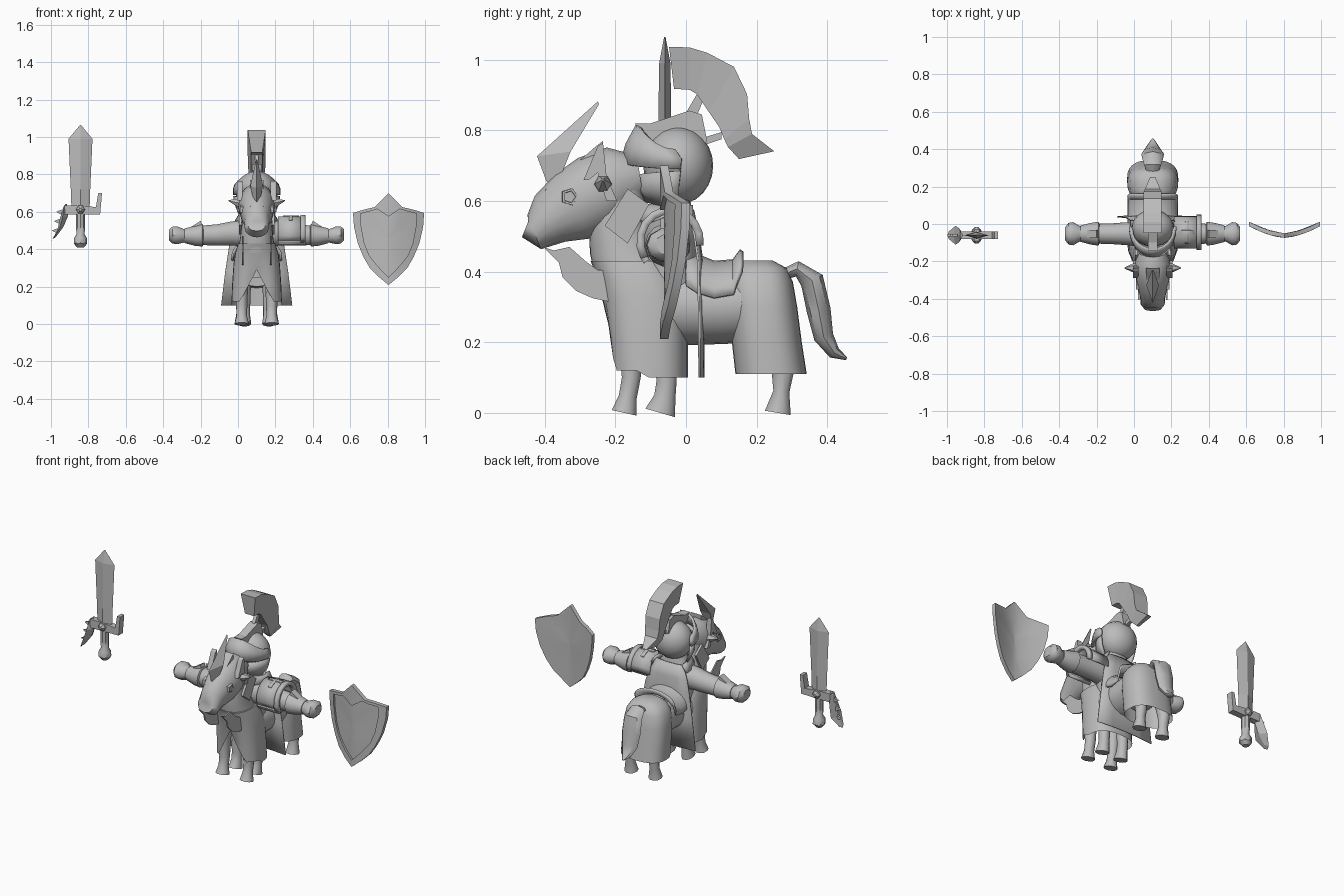
import bpy, math
from mathutils import Vector as V

if "Cube" in bpy.data.objects:
    bpy.data.objects.remove(bpy.data.objects["Cube"])

CX = 0.10  # centre line of horse and rider
grey = bpy.data.materials.new("plain_grey")
grey.diffuse_color = (0.5, 0.5, 0.5, 1)
grey.use_nodes = True
grey.node_tree.nodes["Principled BSDF"].inputs["Base Color"].default_value = grey.diffuse_color

def make(name, verts, faces, smooth=True, thick=0):
    me = bpy.data.meshes.new(name)
    me.from_pydata([tuple(v) for v in verts], [], faces)
    me.materials.append(grey)
    ob = bpy.data.objects.new(name, me)
    bpy.context.collection.objects.link(ob)
    bpy.ops.object.select_all(action='DESELECT')
    ob.select_set(True)
    bpy.context.view_layer.objects.active = ob
    bpy.ops.object.mode_set(mode='EDIT')
    bpy.ops.mesh.select_all(action='SELECT')
    bpy.ops.mesh.normals_make_consistent(inside=False)
    bpy.ops.object.mode_set(mode='OBJECT')
    if smooth:
        bpy.ops.object.shade_smooth_by_angle(angle=math.radians(40))
    if thick:
        mod = ob.modifiers.new("thickness", 'SOLIDIFY')
        mod.thickness, mod.offset = thick, 0
    return ob

def ring(c, u, v, n=16, p=2):
    """Super-ellipse around c with half axes u and v."""
    out = []
    for i in range(n):
        a = 2 * math.pi * i / n
        f = lambda t: math.copysign(abs(t) ** (2 / p), t)
        out.append(V(c) + V(u) * f(math.cos(a)) + V(v) * f(math.sin(a)))
    return out

def loft(name, rings, caps=(True, True), smooth=True, closed=True, thick=0):
    n = len(rings[0])
    faces = [(r * n + i, r * n + (i + 1) % n, (r + 1) * n + (i + 1) % n, (r + 1) * n + i)
             for r in range(len(rings) - 1) for i in range(n if closed else n - 1)]
    if closed and caps[0]:
        faces.append(tuple(range(n)))
    if closed and caps[1]:
        faces.append(tuple(range((len(rings) - 1) * n, len(rings) * n)))
    return make(name, [v for r in rings for v in r], faces, smooth, thick)

def tube(name, path, cx=CX, n=14, p=2):
    """Sections (y, z, half height, half width) along a path in the side plane."""
    rings = []
    for i, (y, z, h, w) in enumerate(path):
        a, b = path[max(i - 1, 0)], path[min(i + 1, len(path) - 1)]
        d = V((0, b[0] - a[0], b[1] - a[1])).normalized()
        rings.append(ring((cx, y, z), (w, 0, 0), (0, -d.z * h, d.y * h), n, p))
    return loft(name, rings)

def stack(name, rows, caps, n=28, p=2.6, edit=None):
    """Horizontal sections (z, front y, back y, half width)."""
    rings = [ring((CX, (a + b) / 2, z), (w, 0, 0), (0, (b - a) / 2, 0), n, p) for z, a, b, w in rows]
    if edit:
        edit(rings)
    return loft(name, rings, caps)

def plate(name, pts, at, t, axis='x'):
    """Flat profile extruded along x (points y, z) or along y (points x, z)."""
    f = (lambda a, b, s: (s, a, b)) if axis == 'x' else (lambda a, b, s: (a, s, b))
    return loft(name, [[f(a, b, at + s * t / 2) for a, b in pts] for s in (-1, 1)], smooth=False)

# --- horse ---
tube("horse_barrel", [(-.1, .30, .10, .11), (0, .30, .108, .118), (.1, .30, .105, .118), (.2, .31, .11, .118)], n=20)

def arch(rings):
    for v in rings[0]:
        if v.y < -.12:
            v.z = max(v.z + .02, .29 - 1.9 * abs(v.x - CX))
    for v in rings[1]:
        if v.y < -.12:
            v.z = max(v.z, .30 - 1.2 * abs(v.x - CX))

stack("front_cloth", [(.10, -.215, .005, .135), (.2, -.222, .005, .132), (.32, -.237, 0, .124),
                      (.38, -.25, -.02, .115), (.43, -.27, -.05, .10)], (False, True), edit=arch)
stack("horse_neck", [(.38, -.255, -.02, .105), (.45, -.272, -.07, .09), (.53, -.275, -.11, .08),
                     (.64, -.265, -.12, .078)], (True, True), p=2.2)
stack("rear_cloth", [(.11, .14, .342, .137), (.2, .13, .328, .137), (.3, .12, .315, .135),
                     (.37, .115, .303, .122), (.41, .13, .285, .095), (.432, .16, .245, .05)], (False, True))
tube("horse_head", [(-.455, .522, .026, .045), (-.43, .512, .052, .064), (-.385, .55, .078, .068),
                    (-.32, .585, .104, .085), (-.25, .625, .112, .098), (-.19, .66, .098, .09),
                    (-.13, .67, .06, .06)], n=16)
tube("horse_tail", [(.27, .39, .015, .03), (.315, .408, .022, .045), (.357, .375, .034, .058),
                    (.376, .29, .034, .06), (.39, .215, .028, .05), (.42, .17, .018, .03), (.455, .153, .004, .006)], n=8)
for s in (-1, 1):
    side = "left" if s > 0 else "right"
    x = CX + s * .08
    tube("front_leg_" + side, [(-.155, .26, .045, .036), (-.155, .10, .028, .03), (-.165, .045, .027, .028),
                               (-.175, 0, .038, .039)], x, 10)
    tube("rear_leg_" + side, [(.25, .26, .05, .038), (.275, .12, .034, .032), (.27, .06, .024, .028),
                              (.26, 0, .039, .039)], x, 10)
    tube("rider_leg_" + side, [(-.06, .26, .04, .036), (-.055, .09, .03, .03), (-.06, .045, .032, .03),
                               (-.073, 0, .046, .036)], CX + s * .065, 10)
    # eye, ear, neck plate and rein on each side of the head
    loft("eye_" + side, [ring((CX + s * (.07 + d), -.33, .612), (0, r, 0), (0, 0, r), 5)
                         for d, r in ((0, .026), (.019, .025), (.019, .018), (.014, .017))], smooth=False)
    loft("ear_" + side, [ring((CX + s * a, -.235, z), (0, r, 0), (0, 0, r), 6)
                         for a, z, r in ((.07, .645, .03), (.11, .65, .022), (.15, .66, .003))], smooth=False)
    plate("neck_plate_" + side, [(-.23, .53), (-.165, .635), (-.105, .59), (-.165, .48)], CX + s * .088, .014)
    plate("bridle_band_" + side, [(-.29, .66), (-.25, .755), (-.235, .765), (-.225, .67), (-.195, .60),
                                  (-.225, .60), (-.25, .68), (-.275, .66)], CX + s * .09, .03)
    plate("rein_" + side, [(-.405, .47), (-.375, .46), (-.33, .47), (-.285, .43), (-.25, .405), (-.2, .40),
                           (-.14, .40), (-.155, .35), (-.205, .312), (-.265, .325), (-.31, .345),
                           (-.35, .385), (-.36, .425)], CX + s * .075, .008)
# brow plate and tapered blade plume on the horse's forehead
plate("brow_plate", [(-.40, .63), (-.255, .755), (-.235, .77), (-.24, .70), (-.38, .61)], CX, .07)
loft("forehead_plume", [[V((CX - w, b[0], b[1])), V((CX, a[0], a[1])), V((CX + w, b[0], b[1]))]
     for a, b, w in (((-.395, .655), (-.365, .645), .015), ((-.422, .727), (-.327, .74), .034),
                     ((-.25, .882), (-.246, .875), .004))], smooth=False)

# saddle wraps over the barrel
sad = []
for y, dz, low in ((0, .035, .36), (.03, .025, .34), (.08, .005, .325), (.135, .01, .335), (.158, .04, .40)):
    sad.append([V((CX + .13 * math.sin(a), y, low + (.42 + dz - low) * math.cos(a)))
                for a in [math.pi * (i / 12 - .5) for i in range(13)]])
loft("saddle", sad, closed=False, thick=.012)

# --- rider ---
stack("torso", [(.25, -.11, .03, .10), (.36, -.115, .035, .10), (.46, -.13, .035, .112), (.53, -.12, .03, .11),
                (.58, -.10, .015, .075), (.63, -.09, .01, .06)], (True, True), n=20, p=2.2)
sph = [ring((CX, -.022, .70 - .11 * math.cos(t)), (.113 * math.sin(t), 0, 0), (0, .099 * math.sin(t), 0), 24)
       for t in [math.pi * (i + .1) / 12.2 for i in range(13)]]
loft("helmet", sph)

def face_band(name, rows, thick):
    """Rows of (front y, front z, side y, side z, half width) wrapped round the face."""
    angs = [math.pi * (i / 12 - .5) for i in range(13)]
    loft(name, [[V((CX + w * math.sin(a), sy + (fy - sy) * math.cos(a), sz + (fz - sz) * math.cos(a) ** 2))
                 for a in angs] for fy, fz, sy, sz, w in rows], closed=False, thick=thick)

face_band("visor", [(-.135, .815, -.03, .745, .112), (-.165, .76, -.012, .72, .121), (-.18, .705, -.015, .69, .121)], .014)
face_band("cheek_guard", [(-.13, .675, -.015, .685, .12), (-.135, .63, -.02, .64, .112), (-.11, .60, -.02, .585, .09)], .012)
face_band("collar", [(-.125, .59, .02, .585, .09), (-.15, .545, .02, .54, .118)], .012)
plate("helmet_ridge", [(-.145, .82), (-.10, .82), (.01, .856), (.045, .845), (.06, .77), (.03, .74), (-.1, .75)], CX, .05)
plate("crest_strut_front", [(.0, .85), (.035, .91), (.055, .90), (.03, .84)], CX, .02)
plate("crest_strut_rear", [(.05, .78), (.10, .795), (.10, .775), (.055, .76)], CX, .02)
outer = [(-.048, 1.037), (.01, 1.035), (.06, 1.02), (.136, .98), (.173, .903), (.179, .832), (.187, .79), (.25, .741)]
inner = [(-.034, .918), (.01, .915), (.031, .903), (.065, .852), (.094, .81), (.108, .776), (.119, .753), (.15, .719)]
loft("helmet_crest", [[V((CX - .048 * k, *o)), V((CX + .048 * k, *o)), V((CX + .03 * k, *q)), V((CX - .03 * k, *q))]
                      for o, q, k in zip(outer, inner, (1, 1, 1, 1, 1, .95, .85, .3))], smooth=False)
loft("cape", [[V((CX + w * t, y - .012 * t * t, z)) for t in (-1, -.5, 0, .5, 1)]
              for z, y, w in ((.575, .02, .09), (.50, .036, .125), (.43, .046, .145), (.28, .049, .168), (.1, .05, .19))],
     closed=False, thick=.006)

# arms with flared cuffs and mitten hands
for s in (-1, 1):
    side = "left" if s > 0 else "right"
    def limb(name, rows, n=14):
        loft(name + side, [ring((CX + s * d, -.052, z), (0, ry, 0), (0, 0, rz), n) for d, z, ry, rz in rows])
    limb("arm_", [(.06, .485, .07, .075), (.13, .485, .062, .066), (.21, .477, .056, .058), (.32, .473, .052, .052)])
    limb("cuff_", [(.285, .475, .052, .05), (.29, .475, .064, .062), (.33, .472, .058, .055), (.385, .472, .044, .04)])
    limb("hand_", [(.37, .472, .036, .034), (.395, .472, .044, .04), (.425, .475, .062, .05), (.45, .476, .058, .048),
                   (.468, .477, .035, .03)], 10)
    plate("cuff_spike_" + side, [(CX + s * .29, .525), (CX + s * .30, .552), (CX + s * .35, .52)], -.052, .04, 'y')

# shoulder guard over the left arm, with rim and cross
def guard(name, x0, x1, r, a0, a1, thick):
    loft(name, [[V((x, -.045 + r * math.sin(a), .485 + r * math.cos(a) * 1.05))
                 for a in [a0 + (a1 - a0) * i / 10 for i in range(11)]] for x in (x0, x1)], closed=False, thick=thick)
guard("shoulder_guard", .215, .345, .082, -2.1, 1.7, .012)
guard("guard_rim_outer", .335, .36, .085, -2.1, 1.7, .022)
guard("guard_rim_front", .215, .36, .085, -2.25, -2.0, .02)
guard("cross_long", .272, .292, .088, -.7, .7, .008)
guard("cross_short", .24, .325, .088, -.13, .13, .008)

# --- shield: curved plate with raised rim and notched panel ---
half_out = [(0, .24), (.075, .165), (.132, .152), (.19, .134), (.185, .06), (.165, -.027), (.135, -.1), (.10, -.16), (.05, -.21), (0, -.251)]
half_in = [(0, .115), (.06, .155), (.10, .143), (.15, .13), (.146, .06), (.13, -.027), (.105, -.09), (.075, -.13), (.04, -.17), (0, -.21)]
def outline(half, dy, k=1):
    pts = half + [(-x, z) for x, z in half[-2:0:-1]]
    return [V((.805 + x * k, -.062 + dy + .062 * (abs(x * k) / .19) ** 1.6, .46 + z * k)) for x, z in pts]
loft("shield", [outline(half_out, .012, .02), outline(half_out, .012, .5), outline(half_out, .012), outline(half_out, -.012),
                outline(half_in, -.012), outline(half_in, 0), outline(half_in, 0, .5), outline(half_in, 0, .02)])

# --- sword ---
SX, SY = -.842, -.06
loft("sword_blade", [[V((SX - w, SY, z)), V((SX, SY - t, z)), V((SX + w, SY, z)), V((SX, SY + t, z))]
                     for z, w, t in ((.60, .048, .02), (.72, .052, .02), (.99, .064, .016), (1.065, .002, .002))], smooth=False)
loft("sword_grip", [ring((SX, SY, z), (r, 0, 0), (0, r, 0), 8) for z, r in
                    ((.41, .018), (.43, .036), (.46, .034), (.48, .022), (.53, .024), (.60, .024))])
plate("guard_left_arm", [(SX, .635), (-.76, .625), (-.747, .70), (-.727, .70), (-.737, .587), (SX, .585)], SY, .04, 'y')
plate("guard_right_arm", [(SX, .635), (-.93, .635), (-.93, .585), (SX, .585)], SY, .04, 'y')
loft("guard_wing", [[V((a, SY - t, z)), V((a + w, SY, z + .01)), V((a, SY + t, z)), V((a - w * .5, SY, z - .01))]
                    for a, z, w, t in ((-.928, .635, .012, .02), (-.938, .57, .03, .04),
                                       (-.955, .51, .022, .05), (-.99, .455, .016, .02))], smooth=False)
for i, z in enumerate((.60, .55, .50)):
    plate(f"wing_spike_{i}", [(-.945 - i * .01, z + .012), (-.972 - i * .012, z), (-.945 - i * .01, z - .015)], SY, .012, 'y')
loft("guard_gem", [ring((SX, SY - d, .612), (r, 0, 0), (0, 0, r), 6) for d, r in ((-.045, .008), (-.03, .024), (.03, .024), (.045, .008))], smooth=False)
